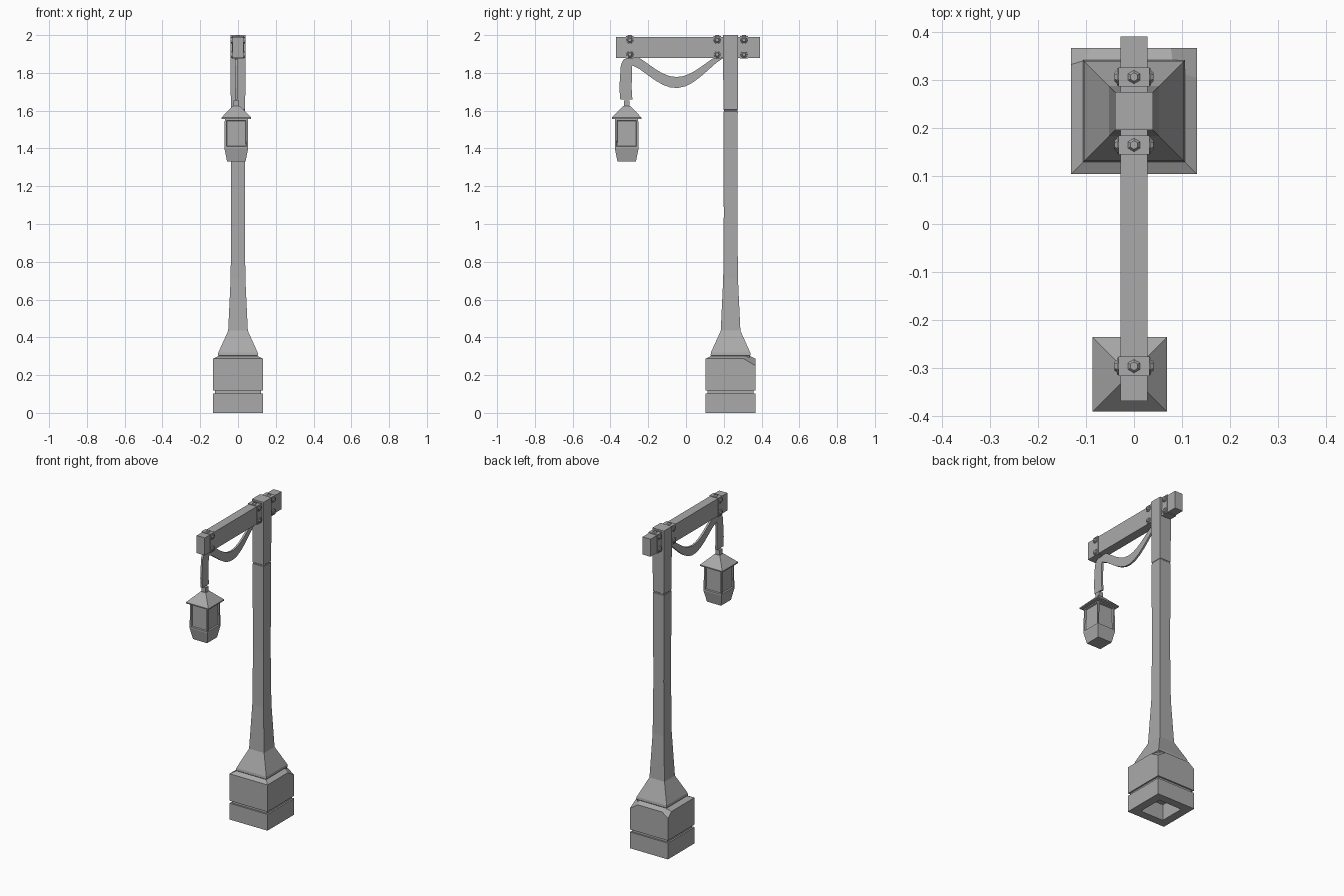
import bpy, bmesh, math
from mathutils import Vector, Matrix

if "Cube" in bpy.data.objects:
    bpy.data.objects.remove(bpy.data.objects["Cube"])

gray = bpy.data.materials.new("plain gray")
gray.use_nodes = True
COLOR = (0.4, 0.4, 0.4, 1)
gray.diffuse_color = COLOR
gray.node_tree.nodes["Principled BSDF"].inputs["Base Color"].default_value = COLOR


def finish(bm, name):
    bmesh.ops.recalc_face_normals(bm, faces=bm.faces[:])
    mesh = bpy.data.meshes.new(name)
    bm.to_mesh(mesh)
    bm.free()
    mesh.materials.append(gray)
    obj = bpy.data.objects.new(name, mesh)
    bpy.context.collection.objects.link(obj)
    return obj


def square_stack(rings, center):
    """Stack square rings (z, half width) and cap both ends."""
    bm = bmesh.new()
    loops = [[bm.verts.new((center[0] + sx * h, center[1] + sy * h, z))
              for sx, sy in ((-1, -1), (1, -1), (1, 1), (-1, 1))] for z, h in rings]
    for a, b in zip(loops, loops[1:]):
        for i in range(4):
            j = (i + 1) % 4
            bm.faces.new((a[i], a[j], b[j], b[i]))
    bm.faces.new(loops[0])
    bm.faces.new(loops[-1])
    return bm


def box(name, lo, hi):
    bm = bmesh.new()
    bmesh.ops.create_cube(bm, size=1)
    lo, hi = Vector(lo), Vector(hi)
    for v in bm.verts:
        v.co = (lo + hi) / 2 + v.co * (hi - lo)
    return finish(bm, name)


POST = (0, 0.236)
LAMP = (-0.009, -0.314)

# Stone base: hollow underneath, grooved, with a bevelled top
bm = square_stack([(0.1, 0.08), (0, 0.08), (0, 0.132), (0.102, 0.132), (0.102, 0.122),
                   (0.118, 0.122), (0.118, 0.132), (0.287, 0.132), (0.3, 0.106)], POST)
bmesh.ops.recalc_face_normals(bm, faces=bm.faces[:])
# Chipped back corners
for side, dx, dy, dz in ((1, 0.055, 0.063, 0.037), (-1, 0.04, 0.035, 0.03)):
    corner = Vector((side * 0.132, POST[1] + 0.132, 0.287))
    normal = Vector((side / dx, 1 / dy, 1 / dz))
    cut = bmesh.ops.bisect_plane(bm, geom=bm.verts[:] + bm.edges[:] + bm.faces[:],
                                 plane_co=corner - Vector((side * dx, 0, 0)),
                                 plane_no=normal, clear_outer=True)
    edges = [e for e in cut["geom_cut"] if isinstance(e, bmesh.types.BMEdge)]
    bmesh.ops.holes_fill(bm, edges=edges)
finish(bm, "stone_base")

# Flared post with a fine seam near the top
finish(square_stack([(0.27, 0.1), (0.3, 0.1), (0.305, 0.106), (0.32, 0.104), (0.435, 0.052),
                     (0.71, 0.039), (1.05, 0.036), (1.595, 0.038), (1.597, 0.036),
                     (1.603, 0.036), (1.605, 0.038), (2.0, 0.04)], POST), "post")

# Cross beam
box("cross_beam", (-0.028, -0.37, 1.88), (0.028, 0.392, 1.99))


# Straps with domed hexagonal bolts
def bolt(name, spot, axis):
    bm = bmesh.new()
    turn = Vector((0, 0, 1)).rotation_difference(axis).to_matrix().to_4x4()
    for bottom, top, depth, offset in ((0.019, 0.017, 0.006, 0.0), (0.014, 0.009, 0.006, 0.005)):
        if axis.z > 0 and bottom > 0.015:
            continue
        place = Matrix.Translation(Vector(spot) + axis * offset)
        bmesh.ops.create_cone(bm, cap_ends=True, segments=6 if offset else 10,
                              radius1=bottom, radius2=top, depth=depth,
                              matrix=place @ turn)
    finish(bm, name)


for label, y in (("front", -0.297), ("middle", 0.165), ("back", 0.307)):
    box(label + "_strap", (-0.032, y - 0.02, 1.876), (0.032, y + 0.02, 1.994))
    bolt(label + "_top_bolt", (0, y, 1.992), Vector((0, 0, 1)))
    for side in (-1, 1):
        for z in (1.897, 1.973):
            bolt(label + "_side_bolt", (side * 0.033, y, z), Vector((side, 0, 0)))


# Flat ribbons: each pair is an upper and a lower edge point in (y, z)
def ribbon(name, pairs, x, thick=0.012):
    bm = bmesh.new()
    rows = [[bm.verts.new((x, y, z)) for y, z in pair] for pair in pairs]
    for a, b in zip(rows, rows[1:]):
        bm.faces.new((a[0], a[1], b[1], b[0]))
    obj = finish(bm, name)
    mod = obj.modifiers.new("thickness", "SOLIDIFY")
    mod.thickness = thick
    mod.offset = 0


sag = []
STEPS = 12
for i in range(STEPS + 1):
    t = i / STEPS
    dip = math.sin(math.pi * t) ** 1.3
    sag.append(((-0.27 + 0.44 * t, 1.89 - 0.112 * dip),
                (-0.285 + 0.485 * t, 1.84 + 0.04 * t - 0.14 * dip)))
ribbon("sagging_ribbon", sag, LAMP[0])
ribbon("hanging_ribbon", [((-0.31, 1.88), (-0.27, 1.89)), ((-0.332, 1.87), (-0.275, 1.85)),
                          ((-0.345, 1.84), (-0.285, 1.835)), ((-0.353, 1.72), (-0.288, 1.72)),
                          ((-0.348, 1.66), (-0.284, 1.66))], LAMP[0])

# Lantern: stub, roof and tapered body with recessed panes
finish(square_stack([(1.61, 0.014), (1.655, 0.014)], LAMP), "lantern_stub")
finish(square_stack([(1.555, 0.066), (1.557, 0.078), (1.564, 0.078), (1.625, 0.018)], LAMP),
       "lantern_roof")
bm = square_stack([(1.33, 0.049), (1.4, 0.063), (1.558, 0.061)], LAMP)
bmesh.ops.recalc_face_normals(bm, faces=bm.faces[:])
panes = [f for f in bm.faces if abs(f.normal.z) < 0.1]
bmesh.ops.inset_individual(bm, faces=panes, thickness=0.014)
bmesh.ops.inset_individual(bm, faces=panes, thickness=0.004, depth=-0.008)
finish(bm, "lantern_body")
